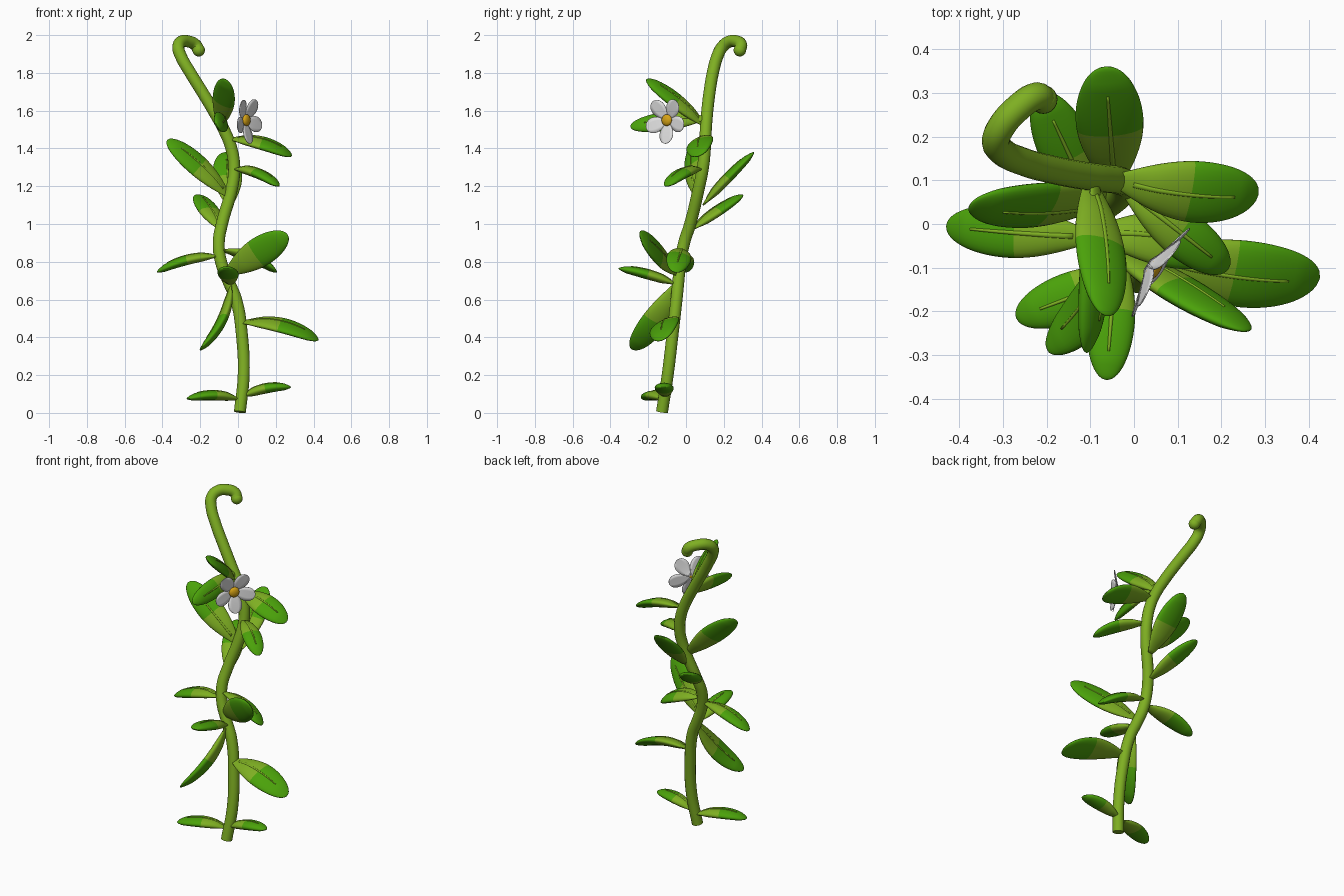
import bpy, bmesh, math
from mathutils import Vector, Matrix

if "Cube" in bpy.data.objects:
    bpy.data.objects.remove(bpy.data.objects["Cube"])

def mat(name, rgb):
    m = bpy.data.materials.new(name)
    m.diffuse_color = (*rgb, 1)
    m.use_nodes = True
    m.node_tree.nodes["Principled BSDF"].inputs["Base Color"].default_value = m.diffuse_color
    return m

STEM = mat("stem green", (0.21, 0.43, 0.016))
LEAF = mat("leaf green", (0.07, 0.36, 0.003))
PETAL = mat("petal white", (0.74, 0.74, 0.74))
YELLOW = mat("centre yellow", (0.68, 0.37, 0.008))

def finish(name, bm, mats):
    bmesh.ops.recalc_face_normals(bm, faces=bm.faces)
    for f in bm.faces:
        f.smooth = True
    me = bpy.data.meshes.new(name)
    bm.to_mesh(me)
    bm.free()
    for m in mats:
        me.materials.append(m)
    ob = bpy.data.objects.new(name, me)
    bpy.context.collection.objects.link(ob)
    return ob

# Stem: round tube along a smooth path that curls over at the top
PATH = [(.01, -.127, .005), (.03, -.097, .2), (.022, -.073, .4), (-.01, -.05, .6),
        (-.052, -.04, .7), (-.09, -.03, .8), (-.102, -.01, .9), (-.085, .022, 1.0),
        (-.03, .07, 1.2), (-.02, .09, 1.3), (-.035, .1, 1.4), (-.075, .105, 1.5),
        (-.13, .113, 1.6), (-.19, .125, 1.7), (-.252, .142, 1.8), (-.303, .167, 1.89),
        (-.316, .19, 1.935), (-.302, .225, 1.964), (-.265, .266, 1.967),
        (-.225, .292, 1.948), (-.208, .285, 1.92)]
cu = bpy.data.curves.new("stem", 'CURVE')
cu.dimensions = '3D'
cu.bevel_depth = 0.032
cu.bevel_resolution = 6
cu.resolution_u = 6
cu.use_fill_caps = True
sp = cu.splines.new('BEZIER')
sp.bezier_points.add(len(PATH) - 1)
for p, co in zip(sp.bezier_points, PATH):
    p.co = co
    p.handle_left_type = p.handle_right_type = 'AUTO'
stem = bpy.data.objects.new("stem", cu)
bpy.context.collection.objects.link(stem)
cu.materials.append(STEM)
bpy.context.view_layer.objects.active = stem
stem.select_set(True)
bpy.ops.object.convert(target='MESH')
bpy.ops.object.shade_smooth_by_angle(angle=math.radians(40))

# Rounded stem tip
bm = bmesh.new()
bmesh.ops.create_uvsphere(bm, u_segments=20, v_segments=12, radius=0.033,
                          matrix=Matrix.Translation(PATH[-1]))
finish("stem_tip", bm, [STEM])

def loft(bm, sections, side, up, segs):
    """Skin elliptical sections (centre, half width, half height); returns faces."""
    loops = [[bm.verts.new(c + side * a * math.cos(math.tau * k / segs)
                           + up * b * math.sin(math.tau * k / segs))
              for k in range(segs)] for c, a, b in sections]
    faces = [bm.faces.new((p[k], p[(k + 1) % segs], q[(k + 1) % segs], q[k]))
             for p, q in zip(loops, loops[1:]) for k in range(segs)]
    return faces + [bm.faces.new(loops[0]), bm.faces.new(loops[-1])]

def leaf(name, base, tip, width, roll, bend, rings=26):
    """Thick leaf from base to tip; positive roll lowers its right-hand side."""
    base, tip = Vector(base), Vector(tip)
    d = (tip - base).normalized()
    side = d.cross(Vector((0, 0, 1))).normalized()
    side = Matrix.Rotation(math.radians(roll), 3, d) @ side
    up = side.cross(d)
    blade, rib = [], []
    for i in range(rings + 1):
        t = 1 - (1 - i / rings) ** 1.4
        if t > .56:
            f = math.sqrt(max(.0004, 1 - ((t - .56) / .44) ** 2))
        else:
            f = .22 + .78 * math.sin(math.pi / 2 * t / .56) ** .95
        b = (.014 + .012 * math.sin(math.pi * t)) * min(1, f * 1.4)
        c = base.lerp(tip, t) + up * bend * 4 * t * (1 - t)
        blade.append((c, width / 2 * f, b))
        if .08 < t < .84:
            r = .0075 * math.sqrt(1 - t)
            rib.append((c + up * (b - .002), r, .005))
    bm = bmesh.new()
    # outer half is dark; lower half and the raised midrib take the stem colour
    for fc in loft(bm, blade, side, up, 28):
        along = (fc.calc_center_median() - base).dot(d) / (tip - base).length
        fc.material_index = 0 if along < .5 else 1
    loft(bm, rib, side, up, 8)
    finish(name, bm, [STEM, LEAF])

LEAVES = [  # base, tip, width, roll, bend
    ((.01, -.11, .07), (-.27, -.215, .075), .115, 0, .02),
    ((.02, -.11, .085), (.28, -.12, .137), .10, 0, .018),
    ((.02, -.07, .48), (.425, -.125, .385), .165, 22, .035),
    ((-.04, -.05, .68), (-.2, -.285, .335), .14, 45, -.04),
    ((-.1, -.03, .83), (-.43, -.005, .745), .12, -4, .022),
    ((-.06, -.05, .74), (.262, -.245, .945), .16, -68, .0),
    ((-.09, -.02, .86), (.206, -.06, .745), .13, -15, .025),
    ((-.04, -.05, .68), (-.063, -.357, .765), .11, 0, .01),
    ((-.02, .08, 1.29), (.215, -.105, 1.2), .11, 0, .025),
    ((-.04, .1, 1.45), (.285, .068, 1.36), .15, 20, .025),
    ((-.045, .09, 1.1), (-.065, .36, 1.38), .155, 0, .005),
    ((-.05, .06, 1.15), (-.375, .045, 1.445), .145, -50, .012),
    ((-.09, .03, .97), (-.215, .3, 1.155), .125, 2, .005),
    ((-.1, .1, 1.52), (-.065, -.21, 1.765), .13, -35, .01),
    ((-.09, .1, 1.56), (-.108, -.295, 1.515), .11, -60, .012),
]
for i, args in enumerate(LEAVES):
    leaf(f"leaf_{i + 1}", *args)

# Flower frame: u and v span the flower, n is the way it faces
C = Vector((.042, -.10, 1.55))
n = Vector((.84, -.545, 0)).normalized()
v = Vector((0, 0, 1))
u = v.cross(n)

# Five thin broad petals cupped forward
for j in range(5):
    ang = math.radians(272 + 72 * j)
    r_dir = u * math.cos(ang) + v * math.sin(ang)
    t_dir = n.cross(r_dir)
    bm = bmesh.new()
    rows = []
    for i in range(13):
        q = math.sin(i / 12 * math.pi / 2)
        w = .042 * (.25 + .75 * math.sin(math.pi / 2 * min(1, q / .6)))
        if q > .6:
            w *= math.sqrt(max(.004, 1 - ((q - .6) / .4) ** 2))
        rows.append([bm.verts.new(C + r_dir * (.008 + .117 * q) + t_dir * w * e
                                  + n * (.036 * q ** .7 - .013))
                     for e in (-1, -.5, 0, .5, 1)])
    for a, b in zip(rows, rows[1:]):
        for k in range(4):
            bm.faces.new((a[k], a[k + 1], b[k + 1], b[k]))
    ob = finish(f"petal_{j + 1}", bm, [PETAL])
    mod = ob.modifiers.new("thickness", 'SOLIDIFY')
    mod.thickness = .003
    mod.offset = 0

# Flower centre: flattened ball
bm = bmesh.new()
bmesh.ops.create_uvsphere(bm, u_segments=20, v_segments=12, radius=0.031)
frame = Matrix((u, v, n)).transposed().to_4x4()
bmesh.ops.transform(bm, verts=bm.verts, matrix=Matrix.Translation(C + n * .004) @ frame
                    @ Matrix.Diagonal((1, 1, .5, 1)))
finish("flower_centre", bm, [YELLOW])
